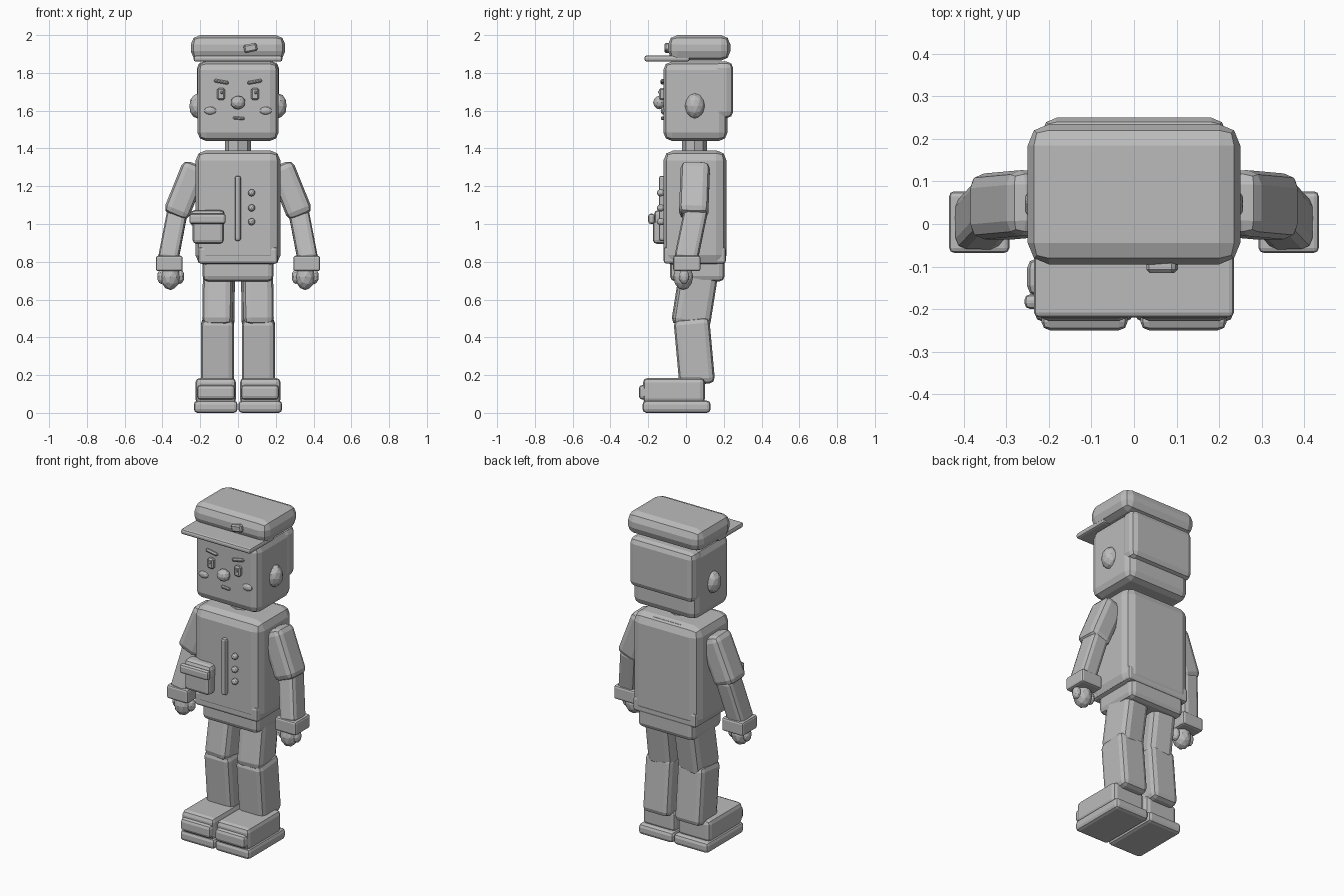
import bpy
import math
from mathutils import Vector, Quaternion

cube = bpy.data.objects.get("Cube")
if cube:
    bpy.data.objects.remove(cube, do_unlink=True)

GREY = (0.5, 0.5, 0.5, 1)
grey = bpy.data.materials.new("plain_grey")
grey.use_nodes = True
grey.diffuse_color = GREY
grey.node_tree.nodes["Principled BSDF"].inputs["Base Color"].default_value = GREY


def finish(name, size):
    ob = bpy.context.object
    ob.name = name
    ob.scale = size
    bpy.ops.object.transform_apply(location=False, rotation=False, scale=True)
    ob.data.materials.append(grey)
    return ob


def block(name, centre, size, bevel=0.02, segments=2, rot=None):
    """Chamfered box."""
    bpy.ops.mesh.primitive_cube_add(size=1, location=centre)
    ob = finish(name, size)
    mod = ob.modifiers.new("chamfer", "BEVEL")
    mod.width, mod.segments = bevel, segments
    if rot:
        ob.rotation_mode = 'QUATERNION'
        ob.rotation_quaternion = rot
    return ob


def span(name, x, y, z, bevel=0.02, segments=2):
    """Chamfered box given by its extents."""
    return block(name, [(a + b) / 2 for a, b in (x, y, z)],
                 [b - a for a, b in (x, y, z)], bevel, segments)


def ball(name, centre, radii):
    bpy.ops.mesh.primitive_ico_sphere_add(subdivisions=2, radius=1, location=centre)
    return finish(name, radii)


def limb(name, top, bottom, width, depth, bevel, yaw=0):
    """Chamfered box running between two points."""
    a, b = Vector(top), Vector(bottom)
    turn = Vector((0, 0, -1)).rotation_difference(b - a)
    turn = turn @ Quaternion((0, 0, 1), yaw)
    return block(name, (a + b) / 2, (width, depth, (b - a).length), bevel, 2, turn)


def roll(angle):
    return Quaternion((0, 1, 0), math.radians(angle))


# Head, hair and neck
span("head", (-.215, .215), (-.12, .22), (1.44, 1.86), .045)
span("hair", (-.217, .217), (.14, .25), (1.56, 1.86), .035)
bpy.ops.mesh.primitive_cylinder_add(vertices=8, radius=1, depth=1, location=(0, .045, 1.42))
finish("neck", (.07, .065, .12))

# Cap with peak and badge
span("cap", (-.25, .25), (-.095, .235), (1.865, 2), .05)
span("cap_peak", (-.235, .235), (-.22, .02), (1.86, 1.892), .012)
block("cap_badge", (.066, -.1, 1.932), (.07, .03, .043), .008, 1, roll(-12))

# Face
ball("nose", (0, -.14, 1.643), (.04, .034, .036))
block("mouth", (.004, -.122, 1.56), (.06, .02, .016), .005, 1, roll(4))

# Torso, collar, belt and hips
span("torso", (-.225, .225), (-.12, .215), (.78, 1.39), .055)
span("collar", (-.1, .1), (-.085, .185), (1.355, 1.385), .01)
span("belt", (-.212, .212), (-.118, .211), (.79, .878), .015)
span("hips", (-.188, .188), (-.085, .205), (.695, .83), .03)

# Jacket front
span("placket", (-.017, .015), (-.143, -.1), (.91, 1.255), .012)
for z in (1.165, 1.085, 1.012):
    ball("button", (.072, -.133, z), (.019, .022, .019))

# Hip pouch
span("pouch", (-.24, -.075), (-.175, -.08), (.895, 1.04), .02)
span("pouch_flap", (-.252, -.07), (-.17, -.08), (.985, 1.075), .025)
span("pouch_strap", (-.258, -.065), (-.2, -.165), (1.0, 1.055), .014)

for side, s in (("left", 1), ("right", -1)):
    # Eyes, brows, cheeks and ears
    block(side + "_eye", (s * .09, -.127, 1.688), (.04, .03, .062), .008, 1)
    block(side + "_eye_glint", (s * .09 + .004, -.142, 1.697), (.012, .01, .015), .003, 1)
    block(side + "_brow", (s * .088, -.122, 1.753), (.078, .026, .018), .006, 1, roll(-s * 10))
    ball(side + "_cheek", (s * .147, -.12, 1.6), (.033, .014, .021))
    ball(side + "_ear", (s * .212, .047, 1.625), (.047, .053, .067))

    # Arms
    limb(side + "_upper_arm", (s * .222, .05, 1.315), (s * .333, .04, 1.04), .14, .155, .035)
    limb(side + "_forearm", (s * .318, .055, 1.08), (s * .372, -.003, .8), .108, .125, .025)
    span(side + "_cuff", sorted((s * .293, s * .435)), (-.068, .077), (.75, .832), .012)
    ball(side + "_hand", (s * .357, -.015, .72), (.053, .053, .07))
    for offset in (-.05, .048):
        ball(side + "_finger", (s * (.357 + offset), -.01, .722), (.023, .028, .04))

    # Legs
    limb(side + "_thigh", (s * .1, .075, .79), (s * .105, .022, .455), .16, .2, .035, s * .08)
    limb(side + "_shin", (s * .108, .028, .5), (s * .108, .06, .15), .175, .19, .03)

    # Shoes
    span(side + "_shoe", sorted((s * .01, s * .226)), (-.228, .1), (.05, .185), .025)
    span(side + "_toe_cap", sorted((s * .015, s * .218)), (-.25, -.15), (.07, .148), .02)
    span(side + "_sole", sorted((s * .002, s * .234)), (-.23, .13), (0, .065), .02)
